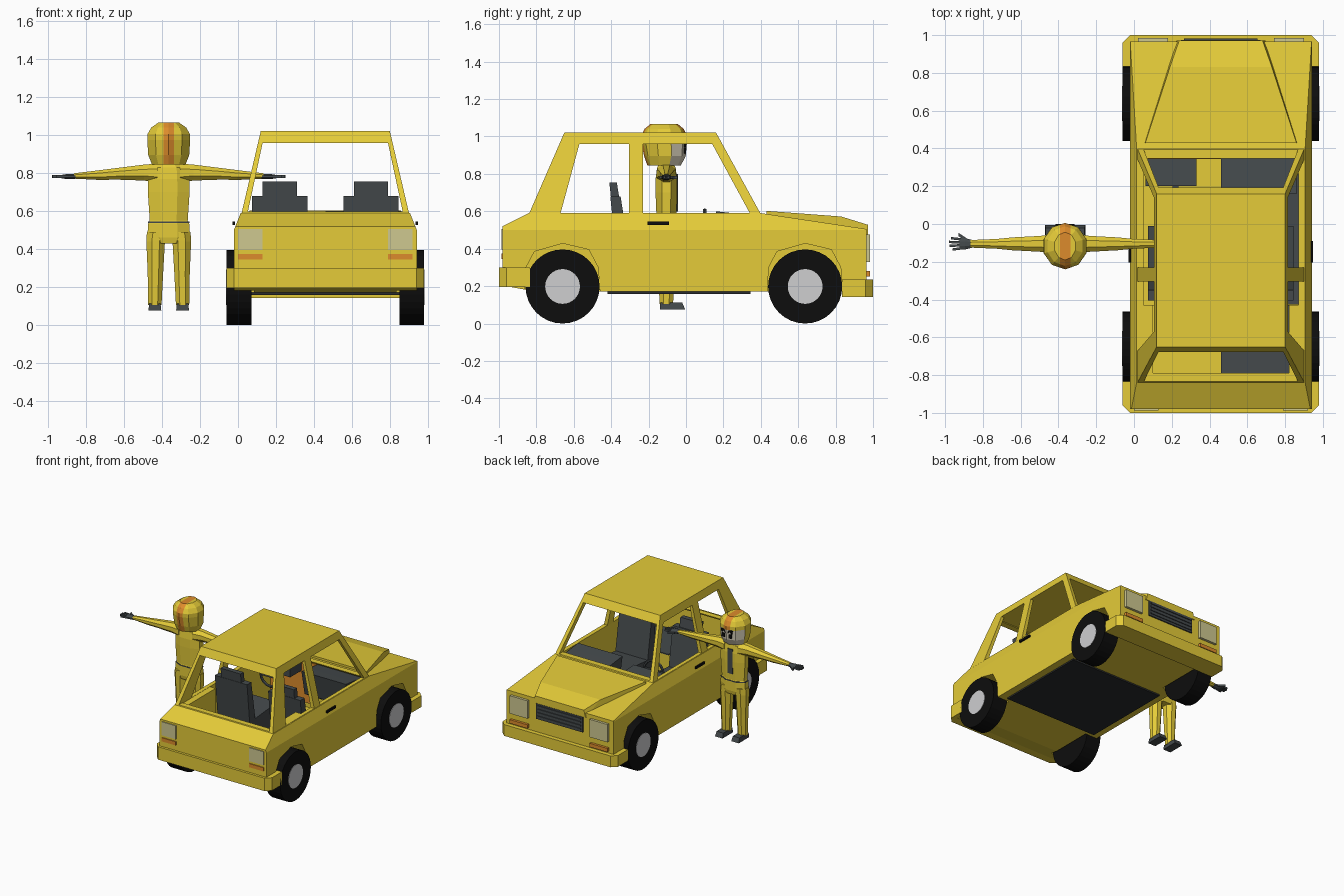
import bpy, bmesh, math
from mathutils import Vector, Matrix

if "Cube" in bpy.data.objects:
    bpy.data.objects.remove(bpy.data.objects["Cube"])


def mat(name, r, g, b):
    m = bpy.data.materials.new(name)
    m.diffuse_color = (r, g, b, 1)
    m.use_nodes = True
    m.node_tree.nodes["Principled BSDF"].inputs["Base Color"].default_value = m.diffuse_color
    return m


YELLOW = mat("yellow", .78, .60, .04)
ORANGE = mat("orange", .72, .26, .025)
GREY = mat("dark grey", .058, .068, .072)
BLACK = mat("black", .004, .004, .004)
UNDER = mat("underbody grey", .022, .024, .026)
SILVER = mat("silver", .62, .62, .63)
LAMP = mat("pale lamp", .62, .58, .28)
SKIN = mat("pale skin", .72, .66, .52)


def finish(name, bm, *mats):
    bmesh.ops.recalc_face_normals(bm, faces=bm.faces)
    me = bpy.data.meshes.new(name)
    bm.to_mesh(me)
    bm.free()
    for m in mats:
        me.materials.append(m)
    ob = bpy.data.objects.new(name, me)
    bpy.context.collection.objects.link(ob)
    return ob


def prism_bm(pts, axis, a, b):
    """Extrude a 2D outline along an axis from a to b."""
    put = {'x': lambda p, t: (t, p[0], p[1]), 'y': lambda p, t: (p[0], t, p[1]),
           'z': lambda p, t: (p[0], p[1], t)}[axis]
    bm = bmesh.new()
    lo = [bm.verts.new(put(p, a)) for p in pts]
    hi = [bm.verts.new(put(p, b)) for p in pts]
    bm.faces.new(lo)
    bm.faces.new(hi)
    n = len(pts)
    for i in range(n):
        j = (i + 1) % n
        bm.faces.new((lo[i], lo[j], hi[j], hi[i]))
    return bm


def prism(name, pts, axis, a, b, m=YELLOW):
    return finish(name, prism_bm(pts, axis, a, b), m)


def box(name, x, y, z, m):
    return prism(name, [(x[0], y[0]), (x[1], y[0]), (x[1], y[1]), (x[0], y[1])], 'z', z[0], z[1], m)


def frustum(name, x0, y0, z0, x1, y1, z1, m=YELLOW):
    bm = bmesh.new()
    rings = [[bm.verts.new((x[i], y[j], z)) for i, j in ((0, 0), (1, 0), (1, 1), (0, 1))]
             for x, y, z in ((x0, y0, z0), (x1, y1, z1))]
    bm.faces.new(rings[0])
    bm.faces.new(rings[1])
    for i in range(4):
        j = (i + 1) % 4
        bm.faces.new((rings[0][i], rings[0][j], rings[1][j], rings[1][i]))
    return finish(name, bm, m)


def loft_bm(rings, axis='z', n=8):
    """Rings are (centre, half width, half depth) with flat sides on the axes."""
    bm = bmesh.new()
    loops = []
    for c, a, b in rings:
        loop = []
        for i in range(n):
            t = 2 * math.pi * (i + .5) / n
            k = 1 / math.cos(math.pi / n)
            u, v = a * k * math.cos(t), b * k * math.sin(t)
            off = Vector((u, v, 0)) if axis == 'z' else Vector((0, u, v))
            loop.append(bm.verts.new(Vector(c) + off))
        loops.append(loop)
    bm.faces.new(loops[0])
    bm.faces.new(loops[-1])
    for p, q in zip(loops, loops[1:]):
        for i in range(n):
            j = (i + 1) % n
            bm.faces.new((p[i], p[j], q[j], q[i]))
    return bm


def cut(ob, *cutters):
    for c in cutters:
        md = ob.modifiers.new("cut", 'BOOLEAN')
        md.operation, md.solver, md.object = 'DIFFERENCE', 'EXACT', c
        bpy.context.view_layer.objects.active = ob
        bpy.ops.object.modifier_apply(modifier=md.name)
        bpy.data.objects.remove(c)


CX = .46  # car centre line
WHEELS_Y = (-.66, .637)

# Lower body: side profile, shoulder leaning inward above the crease
bm = prism_bm([(-.965, .2), (-.98, .3), (-.98, .52), (-.84, .59), (.4, .59), (.965, .505),
               (.965, .17), (-.8, .17)], 'x', -.022, .942)
bmesh.ops.bisect_plane(bm, geom=bm.verts[:] + bm.edges[:] + bm.faces[:],
                       plane_co=(0, 0, .5), plane_no=(0, 0, 1))
for v in bm.verts:
    if v.co.z > .501:
        v.co.x += (.4 if v.co.x < CX else -.4) * (v.co.z - .5)
body = finish("car_body", bm, YELLOW)
wells = []
for cy in WHEELS_Y:
    arch = [(cy + a, z) for a, z in ((-.205, .1), (-.195, .3), (-.15, .385), (0, .428),
                                     (.14, .395), (.19, .3), (.205, .1))]
    wells += [prism("well", arch, 'x', -.1, .085), prism("well", arch, 'x', .835, 1.02)]
cut(body, *wells,
    box("cabin", (.045, .875), (-.43, .375), (.2, .7), YELLOW),
    box("rear_cabin", (.1, .82), (-.815, -.42), (.38, .7), YELLOW))

# Greenhouse with open windows
cabin = frustum("roof_and_pillars", (.018, .902), (-.84, .40), .585, (.12, .80), (-.65, .16), 1.022)
cut(cabin,
    frustum("inner", (.04, .88), (-.81, .372), .55, (.14, .78), (-.625, .14), .965),
    prism("rear_side_window", [(-.67, .592), (-.305, .592), (-.305, .96), (-.57, .96)], 'x', -.5, 1.5),
    prism("front_side_window", [(-.23, .592), (.34, .592), (.14, .96), (-.23, .96)], 'x', -.5, 1.5),
    prism("screens", [(.052, .597), (.868, .597), (.79, .96), (.13, .96)], 'y', -1.5, 1.5))

# Bonnet, raised over the wings
bm = bmesh.new()
for y, h, z in ((.43, .40, .602), (.83, .27, .572), (.972, .22, .528)):
    for s in (-1, 1):
        bm.verts.new((CX + s * h, y, z))
        bm.verts.new((CX + s * (h + .015), y, .47))
bmesh.ops.convex_hull(bm, input=bm.verts[:])
finish("bonnet", bm, YELLOW)

# Bumpers, grille, lamps
for name, s, z in (("rear_bumper", -1, (.195, .3)), ("front_bumper", 1, (.143, .235))):
    prism(name, [(-.06, s * .835), (-.06, s * .96), (-.02, s), (.94, s), (.98, s * .96), (.98, s * .835)],
          'z', z[0], z[1])
box("grille", (.25, .67), (.95, .975), (.345, .47), GREY)
for i in range(4):
    z = .362 + i * .028
    box("grille_bar", (.265, .655), (.97, .982), (z, z + .012), GREY)
for s in (-1, 1):
    def span(a, b):
        return sorted((CX + s * a, CX + s * b))
    box("headlamp", span(.28, .44), (.955, .985), (.33, .475), LAMP)
    box("front_indicator", span(.28, .44), (.955, .985), (.25, .28), ORANGE)
    box("rear_lamp", span(.33, .46), (-.987, -.96), (.395, .505), LAMP)
    box("rear_indicator", span(.33, .46), (-.987, -.96), (.345, .375), ORANGE)
    box("door_handle", span(.476, .488), (-.205, -.09), (.527, .545), BLACK)

# Wheels
for cy in WHEELS_Y:
    for s in (-1, 1):
        for name, r, c, d, m in (("tyre", .198, .455, .13, BLACK), ("hub", .093, .458, .13, SILVER)):
            bm = bmesh.new()
            bmesh.ops.create_cone(bm, cap_ends=True, segments=32, radius1=r, radius2=r, depth=d,
                                  matrix=Matrix.Translation((CX + s * c, cy, .198))
                                  @ Matrix.Rotation(math.pi / 2, 4, 'Y'))
            finish(name, bm, m)

# Floor and cabin fittings
box("underbody_panel", (.04, .88), (-.42, .345), (.158, .175), UNDER)
box("cabin_floor", (.46, .874), (-.425, .37), (.2, .208), GREY)
box("rear_floor", (.46, .82), (-.81, -.43), (.38, .388), GREY)
box("dash_front", (.05, .46), (.345, .37), (.25, .585), ORANGE)
prism("driver_dash", [(.2, .5), (.2, .58), (.345, .57), (.345, .5)], 'x', .06, .33, GREY)
prism("passenger_dash", [(.2, .4), (.16, .6), (.25, .59), (.37, .575), (.37, .3)], 'x', .46, .86, GREY)
for cx in (.22, .70):
    def seat(name, h, pts):
        prism(name, pts, 'x', cx - h, cx + h, GREY)
    seat("seat_cushion", .145, [(-.38, .22), (-.02, .22), (-.01, .39), (-.36, .36)])
    seat("seat_back", .145, [(-.36, .25), (-.28, .25), (-.35, .68), (-.405, .68)])
    seat("headrest", .09, [(-.40, .66), (-.355, .66), (-.37, .755), (-.41, .755)])

# Steering wheel: ring, bar and column
bm = bmesh.new()
N, K = 16, 6
ring = [[bm.verts.new((.22 + (.085 + .011 * math.cos(b)) * math.cos(a), .1 + .011 * math.sin(b),
                       .52 + (.085 + .011 * math.cos(b)) * math.sin(a)))
         for b in (2 * math.pi * j / K for j in range(K))] for a in (2 * math.pi * i / N for i in range(N))]
for i in range(N):
    for j in range(K):
        p, q, k = ring[i], ring[(i + 1) % N], (j + 1) % K
        bm.faces.new((p[j], q[j], q[k], p[k]))
finish("steering_wheel", bm, GREY)
box("steering_bar", (.14, .30), (.095, .105), (.51, .535), GREY)
box("steering_column", (.205, .235), (.1, .22), (.508, .538), GREY)

# Driver standing beside the car
PX, PY = -.365, -.105
finish("driver_torso", loft_bm([((PX, PY, z), a, b) for z, a, b in (
    (.43, .085, .05), (.46, .113, .056), (.535, .108, .056), (.55, .1, .052), (.7, .11, .058),
    (.77, .108, .058), (.83, .1, .05), (.852, .06, .04), (.88, .04, .04))]), YELLOW)
finish("driver_belt", loft_bm([((PX, PY, z), .109, .057) for z in (.536, .544)]), GREY)
box("suit_front_panel", (PX - .022, PX + .022), (PY + .05, PY + .061), (.6, .8), GREY)
for s in (-1, 1):
    finish("driver_arm", loft_bm([((PX + s * d, PY, z), a, b) for d, z, a, b in (
        (.06, .80, .052, .05), (.13, .803, .042, .042), (.28, .796, .034, .03),
        (.36, .79, .026, .026), (.50, .785, .02, .014))], 'x'), YELLOW)
    finish("driver_leg", loft_bm([((PX + s * d, PY, z), a, b) for d, z, a, b in (
        (.06, .49, .055, .054), (.069, .44, .049, .052), (.07, .28, .041, .044),
        (.073, .105, .035, .036))]), YELLOW)
    cx = PX + s * .073
    frustum("driver_shoe", (cx - .034, cx + .034), (-.14, -.005), .075,
            (cx - .03, cx + .03), (-.137, -.02), .112, GREY)
    finish("driver_glove", loft_bm([((PX + s * d, PY, .782), a, b) for d, a, b in (
        (.49, .02, .013), (.53, .03, .014), (.56, .03, .01))], 'x'), GREY)
    for k, end in ((-1.5, .595), (-.5, .612), (.5, .615), (1.5, .605)):
        finish("glove_finger", loft_bm([((PX + s * d, PY + k * w, .782), .0065, .007)
                                        for d, w in ((.55, .016), (end, .02))], 'x', 4), GREY)
    finish("glove_thumb", loft_bm([((PX + s * d, y, .78), .009, .008)
                                   for d, y in ((.52, PY + .02), (.565, PY + .05))], 'x', 4), GREY)

# Helmet with centre stripe and open face
bm = loft_bm([((PX, -.117 + o, z), a, b) for z, a, b, o in (
    (.845, .088, .085, 0), (.895, .108, .106, .004), (.975, .113, .117, 0),
    (1.005, .112, .117, 0), (1.04, .092, .1, 0), (1.066, .055, .07, 0))], n=10)
for x in (-.028, .028):
    bmesh.ops.bisect_plane(bm, geom=bm.verts[:] + bm.edges[:] + bm.faces[:],
                           plane_co=(PX + x, 0, 0), plane_no=(1, 0, 0))
bmesh.ops.recalc_face_normals(bm, faces=bm.faces)
for f in bm.faces:
    c = f.calc_center_median()
    if f.normal.y > .5 and c.z < .975:
        f.material_index = 2
    elif abs(c.x - PX) < .028 and f.normal.z > -.9:
        f.material_index = 1
finish("driver_helmet", bm, YELLOW, ORANGE, SKIN)
for s in (-1, 1):
    x = PX + s * .03
    box("driver_eye", (x - .013, x + .013), (-.012, .001), (.91, .94), BLACK)
    prism("driver_fringe", [(PX, .974), (PX + s * .05, .974), (PX + s * .045, .945), (PX + s * .028, .962),
                            (PX + s * .012, .945)], 'y', -.012, .001, BLACK)
